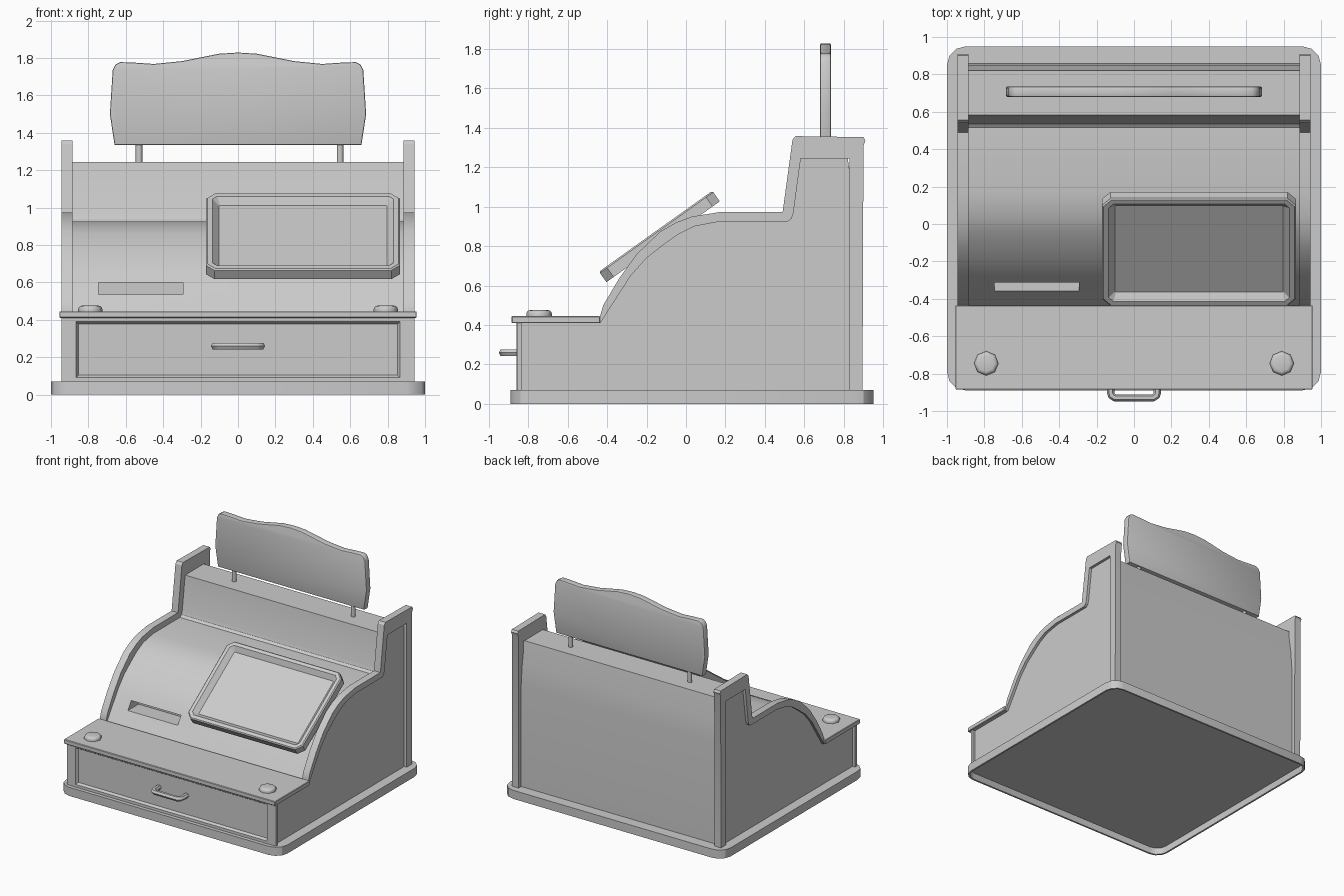
import bpy, bmesh, math

if "Cube" in bpy.data.objects:
    bpy.data.objects.remove(bpy.data.objects["Cube"])


def finish(name, bm, angle=30):
    bmesh.ops.recalc_face_normals(bm, faces=bm.faces)
    me = bpy.data.meshes.new(name)
    bm.to_mesh(me)
    bm.free()
    ob = bpy.data.objects.new(name, me)
    bpy.context.collection.objects.link(ob)
    smooth(ob, angle)
    return ob


def smooth(ob, angle=30):
    bpy.ops.object.select_all(action='DESELECT')
    ob.select_set(True)
    bpy.context.view_layer.objects.active = ob
    bpy.ops.object.shade_smooth_by_angle(angle=math.radians(angle))


def prism(pts, lo, hi, axis):
    """Extrude a 2D outline from lo to hi along the given axis."""
    place = {'x': lambda u, v, w: (w, u, v),
             'y': lambda u, v, w: (u, w, v),
             'z': lambda u, v, w: (u, v, w)}[axis]
    bm = bmesh.new()
    a = [bm.verts.new(place(u, v, lo)) for u, v in pts]
    b = [bm.verts.new(place(u, v, hi)) for u, v in pts]
    bm.faces.new(a)
    bm.faces.new(b)
    n = len(pts)
    for i in range(n):
        j = (i + 1) % n
        bm.faces.new((a[i], a[j], b[j], b[i]))
    bmesh.ops.recalc_face_normals(bm, faces=bm.faces)
    return bm


def rect(x0, x1, y0, y1, r=0, seg=1):
    """Rectangle outline with chamfered or rounded corners."""
    if r == 0:
        return [(x0, y0), (x1, y0), (x1, y1), (x0, y1)]
    corners = [(x1 - r, y1 - r, 0), (x0 + r, y1 - r, 90),
               (x0 + r, y0 + r, 180), (x1 - r, y0 + r, 270)]
    return [(cx + r * math.cos(math.radians(a + 90 * k / seg)),
             cy + r * math.sin(math.radians(a + 90 * k / seg)))
            for cx, cy, a in corners for k in range(seg + 1)]


def facing(bm, direction):
    bm.normal_update()
    return max(bm.faces, key=lambda f: f.normal.dot(direction) * f.calc_area())


def recess(bm, direction, *steps):
    """Inset the face looking along direction by (thickness, depth) steps."""
    from mathutils import Vector
    face = facing(bm, Vector(direction))
    for t, d in steps:
        bmesh.ops.inset_region(bm, faces=[face], thickness=t, depth=d,
                               use_even_offset=True)


# Base plate with a hollow underside
bm = prism(rect(-1, 1, -0.89, 0.95, 0.1, 3), 0, 0.07, 'z')
recess(bm, (0, 0, -1), (0.015, 0), (0.001, -0.055))
finish("base_plate", bm)

# Main body: one side profile across the full width
inner = [(-0.435, 0.41), (-0.28, 0.65), (-0.20, 0.74), (-0.11, 0.81),
         (-0.04, 0.86), (0.04, 0.90), (0.17, 0.925), (0.515, 0.925),
         (0.535, 0.94), (0.545, 0.97), (0.582, 1.245)]
body_pts = [(-0.84, 0.06), (-0.84, 0.42)] + [(-0.435, 0.42)] + inner[1:] + [
    (0.82, 1.245), (0.85, 1.05), (0.862, 0.9), (0.862, 0.06)]
body = finish("body", prism(body_pts, -0.92, 0.92, 'x'))

# Receipt slot cut into the curved front
cutter = finish("slot_cutter", prism(rect(-0.745, -0.295, 0.535, 0.6), -0.5, -0.22, 'y'))
cutter.hide_render = True
mod = body.modifiers.new("slot", 'BOOLEAN')
mod.object = cutter
mod.solver = 'EXACT'
bpy.context.view_layer.objects.active = body
bpy.ops.object.modifier_apply(modifier="slot")
bpy.data.objects.remove(cutter)
smooth(body)

# Raised side rims that follow the profile
outer = [(-0.44, 0.43), (-0.42, 0.50), (-0.34, 0.635), (-0.25, 0.76),
         (-0.13, 0.875), (-0.05, 0.92), (0.03, 0.95), (0.17, 0.973),
         (0.49, 0.973), (0.54, 1.34), (0.555, 1.358), (0.90, 1.353),
         (0.91, 1.335), (0.90, 1.31), (0.895, 0.06)]
rim_pts = outer + [(0.83, 0.06), (0.83, 1.245)] + inner[::-1]
for side, s in (("left", -1), ("right", 1)):
    finish(side + "_side_rim", prism(rim_pts, s * 0.885, s * 0.943, 'x'))
    finish(side + "_front_post",
           prism(rect(*sorted((s * 0.885, s * 0.943)), -0.858, -0.835), 0.06, 0.42, 'z'))

# Drawer with a sunken front panel
bm = prism(rect(-0.887, 0.887, 0.07, 0.412), -0.86, -0.80, 'y')
recess(bm, (0, -1, 0), (0.022, 0), (0.018, -0.03))
finish("drawer", bm)

# Drawer handle
cu = bpy.data.curves.new("drawer_handle", 'CURVE')
cu.dimensions = '3D'
cu.bevel_depth = 0.02
cu.bevel_resolution = 1
cu.use_fill_caps = True
path = [(-0.125, -0.82), (-0.125, -0.90), (-0.12, -0.918), (-0.10, -0.93)]
path += [(-x, y) for x, y in path[::-1]]
sp = cu.splines.new('POLY')
sp.points.add(len(path) - 1)
for p, (x, y) in zip(sp.points, path):
    p.co = (x, y, 0.26, 1)
handle = bpy.data.objects.new("drawer_handle", cu)
bpy.context.collection.objects.link(handle)
bpy.ops.object.select_all(action='DESELECT')
handle.select_set(True)
bpy.context.view_layer.objects.active = handle
bpy.ops.object.convert(target='MESH')
smooth(handle, 50)

# Counter lid over the drawer
bm = prism(rect(-0.955, 0.955, -0.885, -0.435), 0.41, 0.446, 'z')
bmesh.ops.bevel(bm, geom=bm.edges[:], offset=0.004, segments=1, affect='EDGES')
finish("counter_lid", bm)

# Round buttons on the lid
for side, s in (("left", -1), ("right", 1)):
    ring = [(s * 0.79 + 0.065 * math.cos(k * math.pi / 4),
             -0.745 + 0.065 * math.sin(k * math.pi / 4)) for k in range(8)]
    bm = prism(ring, 0.44, 0.476, 'z')
    top = [e for e in bm.edges if all(v.co.z > 0.47 for v in e.verts)]
    bmesh.ops.bevel(bm, geom=top, offset=0.02, segments=3, profile=0.5, affect='EDGES')
    finish(side + "_button", bm, 50)

# Tilted screen with a bezel
bm = prism(rect(-0.5175, 0.5175, -0.353, 0.353, 0.045), -0.0325, 0.0325, 'z')
face = max(bm.faces, key=lambda f: f.calc_center_median().z)
bmesh.ops.bevel(bm, geom=face.edges[:], offset=0.008, segments=1, affect='EDGES')
recess(bm, (0, 0, 1), (0.026, 0), (0.035, -0.035))
screen = finish("screen", bm)
screen.location = (0.3475, -0.135, 0.849)
screen.rotation_euler.x = math.radians(35.5)

# Sign board with a wavy top, on two pegs
half = [(0.66, 1.335), (0.685, 1.50), (0.67, 1.735), (0.655, 1.765), (0.63, 1.778),
        (0.55, 1.775), (0.45, 1.768), (0.30, 1.783), (0.20, 1.803), (0.10, 1.823)]
sign_pts = half + [(0, 1.829)] + [(-x, z) for x, z in half[::-1]]
bm = prism(sign_pts, 0.68, 0.735, 'y')
edges = [e for e in bm.edges if abs(e.verts[0].co.y - e.verts[1].co.y) < 0.001]
bmesh.ops.bevel(bm, geom=edges, offset=0.008, segments=2, profile=0.5, affect='EDGES')
finish("sign_board", bm, 40)
for side, x in (("left", -0.529), ("right", 0.546)):
    peg = [(x + 0.018 * math.cos(k * math.pi / 4), 0.707 + 0.018 * math.sin(k * math.pi / 4))
           for k in range(8)]
    finish(side + "_sign_peg", prism(peg, 1.23, 1.36, 'z'), 50)
